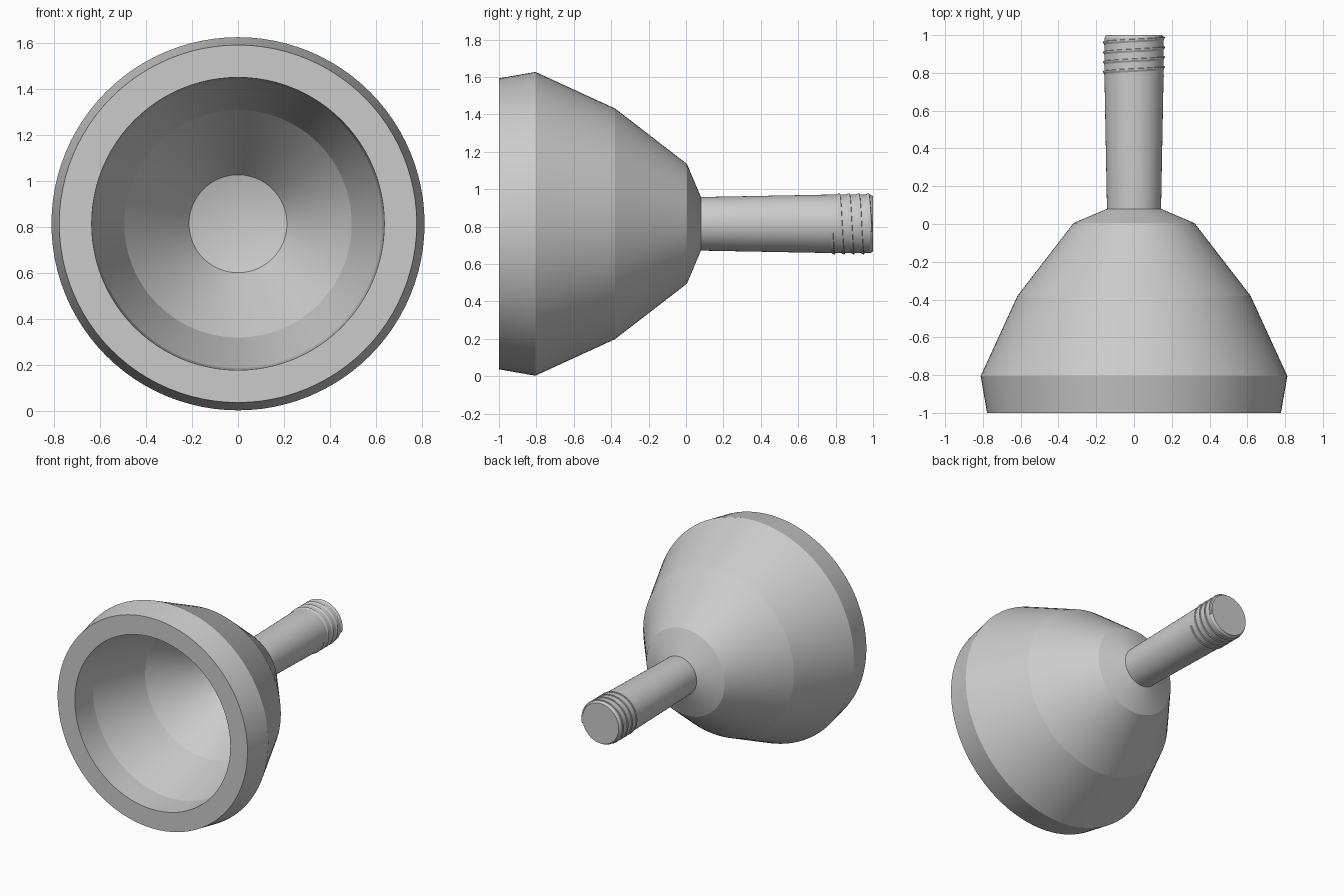
import bpy, bmesh, math

if "Cube" in bpy.data.objects:
    bpy.data.objects.remove(bpy.data.objects["Cube"])

AXIS_Z = 0.815
SIDES = 96


def finish(bm, name, angle):
    bmesh.ops.recalc_face_normals(bm, faces=bm.faces)
    mesh = bpy.data.meshes.new(name)
    bm.to_mesh(mesh)
    bm.free()
    obj = bpy.data.objects.new(name, mesh)
    bpy.context.collection.objects.link(obj)
    bpy.ops.object.select_all(action='DESELECT')
    obj.select_set(True)
    bpy.context.view_layer.objects.active = obj
    bpy.ops.object.shade_smooth_by_angle(angle=math.radians(angle))
    return obj


def lathe(name, profile):
    """Revolve (y, radius) points around the horizontal axis."""
    bm = bmesh.new()
    verts = [bm.verts.new((r, y, AXIS_Z)) for y, r in profile]
    edges = [bm.edges.new(pair) for pair in zip(verts, verts[1:])]
    bmesh.ops.spin(bm, geom=verts + edges, cent=(0, 0, AXIS_Z), axis=(0, 1, 0),
                   angle=math.tau, steps=SIDES, use_merge=True)
    bmesh.ops.remove_doubles(bm, verts=bm.verts, dist=1e-5)
    return finish(bm, name, 9)


# Hollow cup: inner wall from its apex to the rim, then the outer wall
lathe("cup", [(0.06, 0), (0.0, 0.213), (-0.38, 0.495), (-0.8, 0.628), (-1, 0.637),
              (-1, 0.778), (-0.805, 0.812), (-0.38, 0.617), (0.005, 0.32),
              (0.08, 0.143), (0.08, 0)])

# Slightly flared stem with a chamfered tip
lathe("stem", [(0.07, 0), (0.07, 0.143), (0.81, 0.157), (0.985, 0.157),
               (1, 0.148), (1, 0)])

# Shallow helical thread near the tip
bm = bmesh.new()
PITCH, TURNS, STEPS = 0.052, 4, 64
section = [(-0.016, 0.152), (0.004, 0.163), (0.010, 0.163), (0.013, 0.152)]
prev = None
for i in range(int(TURNS * STEPS) + 1):
    t = 3.4 + math.tau * i / STEPS
    y0 = 0.775 + PITCH * i / STEPS
    ring = [bm.verts.new((-r * math.cos(t), y0 + dy, AXIS_Z + r * math.sin(t)))
            for dy, r in section]
    if prev:
        for k in range(4):
            n = (k + 1) % 4
            bm.faces.new((prev[k], prev[n], ring[n], ring[k]))
    else:
        bm.faces.new(ring)
    prev = ring
bm.faces.new(prev)
finish(bm, "stem_thread", 20)
